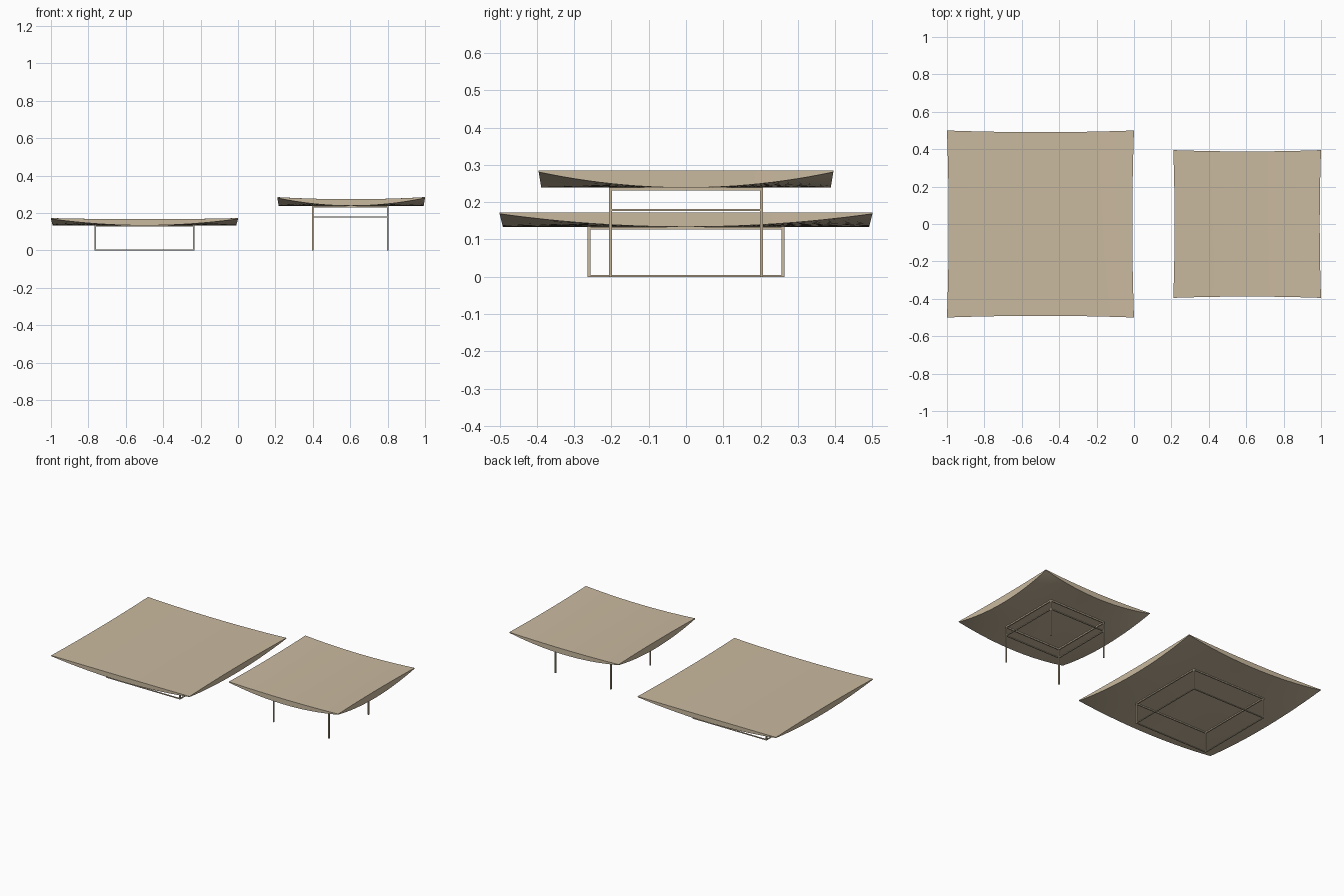
import bpy, bmesh
from mathutils import Matrix, Vector

if "Cube" in bpy.data.objects:
    bpy.data.objects.remove(bpy.data.objects["Cube"])

tan = bpy.data.materials.new("warm_tan")
tan.diffuse_color = (0.59, 0.49, 0.35, 1)
tan.use_nodes = True
tan.node_tree.nodes["Principled BSDF"].inputs["Base Color"].default_value = tan.diffuse_color


def finish(bm, name, smooth):
    bmesh.ops.recalc_face_normals(bm, faces=bm.faces)
    me = bpy.data.meshes.new(name)
    bm.to_mesh(me)
    bm.free()
    me.materials.append(tan)
    ob = bpy.data.objects.new(name, me)
    bpy.context.collection.objects.link(ob)
    if smooth:
        bpy.context.view_layer.objects.active = ob
        ob.select_set(True)
        bpy.ops.object.shade_smooth_by_angle(angle=0.5)
        ob.select_set(False)


def dished_top(name, cx, half, z_low, z_high, sag, pinch, n=24):
    """Square slab: gently sagging top, underside lifting to thin corners."""
    bm = bmesh.new()
    layers = []
    for upper in (True, False):
        grid = []
        for i in range(n + 1):
            row = []
            for j in range(n + 1):
                u, v = 2 * i / n - 1, 2 * j / n - 1
                x = cx + u * (half - pinch * (1 - v * v))
                y = v * (half - pinch * (1 - u * u))
                if upper:
                    z = z_high - sag * (1 - u * u)
                else:
                    z = z_low + (z_high - 0.004 - z_low) * u * u * v * v
                row.append(bm.verts.new((x, y, z)))
            grid.append(row)
        for i in range(n):
            for j in range(n):
                bm.faces.new((grid[i][j], grid[i + 1][j],
                              grid[i + 1][j + 1], grid[i][j + 1]))
        layers.append(grid)
    # crescent side walls
    rim = ([(i, 0) for i in range(n)] + [(n, j) for j in range(n)] +
           [(i, n) for i in range(n, 0, -1)] + [(0, j) for j in range(n, 0, -1)])
    t, b = layers
    for (i, j), (k, l) in zip(rim, rim[1:] + rim[:1]):
        bm.faces.new((t[i][j], t[k][l], b[k][l], b[i][j]))
    finish(bm, name, True)


def bar(bm, lo, hi):
    lo, hi = Vector(lo), Vector(hi)
    s = hi - lo
    bmesh.ops.create_cube(bm, size=1, matrix=Matrix.Translation((lo + hi) / 2)
                          @ Matrix.Diagonal((s.x, s.y, s.z, 1)))


def frame(name, cx, hx, hy, height, rings, w=0.008):
    """Four legs joined by square rings given as (bottom z, thickness)."""
    bm = bmesh.new()
    for sx in (-1, 1):
        for sy in (-1, 1):
            x, y = cx + sx * (hx - w / 2), sy * (hy - w / 2)
            bar(bm, (x - w / 2, y - w / 2, 0), (x + w / 2, y + w / 2, height))
    for z, t in rings:
        for s in (-1, 1):
            x, y = cx + s * (hx - w / 2), s * (hy - w / 2)
            bar(bm, (x - w / 2, -hy + w, z), (x + w / 2, hy - w, z + t))
            bar(bm, (cx - hx + w, y - w / 2, z), (cx + hx - w, y + w / 2, z + t))
    finish(bm, name, False)


# low table
dished_top("low_table_top", -0.5, 0.5, 0.134, 0.173, 0.006, 0.009)
frame("low_table_frame", -0.5, 0.267, 0.264, 0.135, [(0, 0.005), (0.127, 0.007)])

# tall table
dished_top("tall_table_top", 0.605, 0.395, 0.239, 0.285, 0.011, 0.007)
frame("tall_table_frame", 0.6, 0.204, 0.207, 0.24, [(0.176, 0.006), (0.231, 0.008)])
